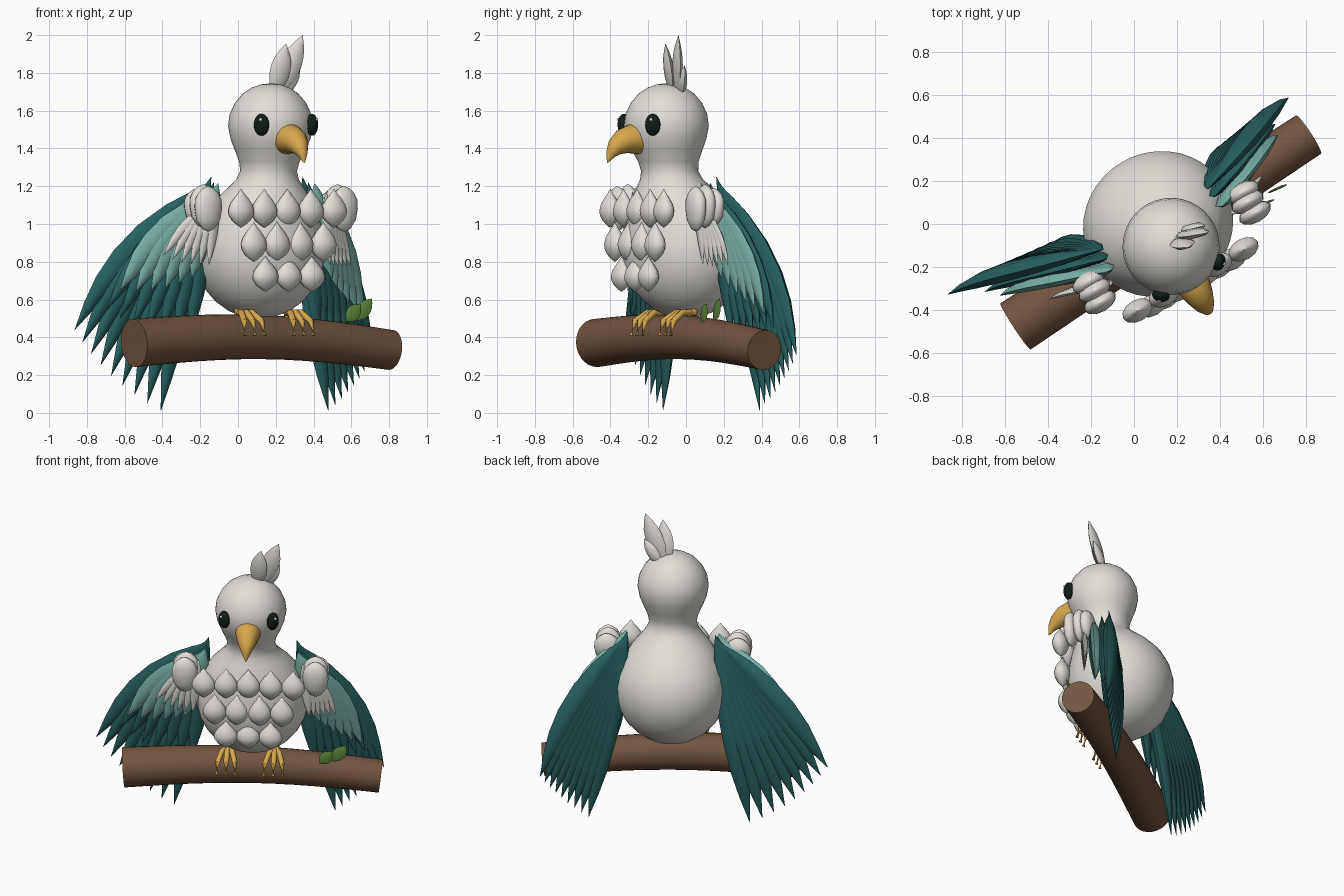
import bpy, bmesh, math
from mathutils import Vector, Matrix

if "Cube" in bpy.data.objects:
    bpy.data.objects.remove(bpy.data.objects["Cube"])

V = Vector
# The bird faces 30 degrees off the front; all bird parts are built in its own frame
BIRD = Matrix.Translation((0.112, 0, 0)) @ Matrix.Rotation(math.radians(30), 4, 'Z')
WORLD = Matrix.Identity(4)


def material(name, rgb):
    m = bpy.data.materials.new(name)
    m.diffuse_color = (*rgb, 1)
    m.use_nodes = True
    m.node_tree.nodes["Principled BSDF"].inputs["Base Color"].default_value = m.diffuse_color
    return m


WHITE = material("plumage white", (0.76, 0.735, 0.685))
DARK = material("dark teal", (0.02, 0.122, 0.117))
LIGHT = material("light teal", (0.19, 0.44, 0.385))
YELLOW = material("beak yellow", (0.68, 0.39, 0.075))
BROWN = material("bark brown", (0.17, 0.09, 0.052))
GREEN = material("leaf green", (0.12, 0.26, 0.045))
BLACK = material("eye black", (0.006, 0.013, 0.009))
GLINT = material("eye glint", (0.85, 0.87, 0.85))


def finish(bm, name, mat, matrix=BIRD, angle=50):
    bmesh.ops.recalc_face_normals(bm, faces=bm.faces)
    bm.transform(matrix)
    me = bpy.data.meshes.new(name)
    bm.to_mesh(me)
    bm.free()
    me.materials.append(mat)
    me.polygons.foreach_set("use_smooth", [True] * len(me.polygons))
    me.set_sharp_from_angle(angle=math.radians(angle))
    ob = bpy.data.objects.new(name, me)
    bpy.context.collection.objects.link(ob)
    return ob


def loft(bm, stations, segs):
    """Skin elliptical rings given as (centre, u axis, v axis)."""
    rings = []
    for c, u, v in stations:
        rings.append([bm.verts.new(c + u * math.cos(k * math.tau / segs) + v * math.sin(k * math.tau / segs))
                      for k in range(segs)])
    for a, b in zip(rings, rings[1:]):
        for k in range(segs):
            j = (k + 1) % segs
            bm.faces.new((a[k], a[j], b[j], b[k]))
    bm.faces.new(rings[0])
    bm.faces.new(rings[-1])


def tube(bm, points, radii, segs=8):
    pts = [V(p) for p in points]
    st = []
    for i, p in enumerate(pts):
        d = (pts[min(i + 1, len(pts) - 1)] - pts[max(i - 1, 0)]).normalized()
        side = d.cross(V((0, 0, 1)) if abs(d.z) < 0.95 else V((0, 1, 0))).normalized()
        st.append((p, side * radii[i], side.cross(d) * radii[i]))
    loft(bm, st, segs)


BLADE = [(0, .02), (.08, .36), (.2, .74), (.38, 1), (.56, 1), (.72, .82), (.86, .47), (1, .01)]


def feather(bm, root, tip, width, thick, normal=V((0, 1, 0)), bow=V((0, 0, 0)), swing=1):
    """Pointed blade with a ridge; depth swings out early, bow bends it sideways."""
    root, tip = V(root), V(tip)
    side = (tip - root).cross(normal).normalized()
    nrm = side.cross(tip - root).normalized()
    st = []
    for t, w in BLADE:
        c = root.lerp(tip, t) + bow * math.sin(math.pi * t)
        c += normal * (tip - root).dot(normal) * (math.sin(t * math.pi / 2) - t) * swing
        st.append((c, side * width * w, nrm * thick * w))
    loft(bm, st, 6)


def scale_drop(bm, c, hw, hd, hh, profile, segs=12):
    loft(bm, [(V(c) + V((0, 0, z * hh)), V((hw * r, 0, 0)), V((0, hd * r, 0)))
              for z, r in profile], segs)


# Body, neck and head in one skin: height, y offset, half width, half depth
BODY = [(.50, 0, .02, .02), (.512, 0, .09, .085), (.54, 0, .165, .155), (.59, 0, .235, .22),
        (.66, 0, .295, .28), (.74, 0, .335, .315), (.82, 0, .353, .333), (.90, 0, .353, .333),
        (.98, -.005, .335, .318), (1.06, -.02, .302, .29), (1.13, -.045, .256, .25),
        (1.19, -.07, .203, .203), (1.235, -.088, .166, .168), (1.28, -.1, .15, .152),
        (1.33, -.108, .16, .16), (1.39, -.116, .187, .187), (1.45, -.12, .212, .212),
        (1.52, -.12, .225, .225), (1.58, -.12, .217, .217), (1.64, -.12, .19, .19),
        (1.69, -.12, .148, .148), (1.722, -.12, .1, .1), (1.738, -.12, .055, .055), (1.744, -.12, .01, .01)]
bm = bmesh.new()
loft(bm, [(V((0, y, z)), V((a, 0, 0)), V((0, b, 0))) for z, y, a, b in BODY], 40)
finish(bm, "body_and_head", WHITE)

# Hooked beak
bm = bmesh.new()
tube(bm, [(0, -.26, 1.45), (0, -.33, 1.451), (0, -.385, 1.437), (0, -.43, 1.407), (0, -.46, 1.37), (0, -.48, 1.325)],
     [.083, .079, .067, .049, .027, .003], 16)
finish(bm, "beak", YELLOW)

# Eyes with a small glint
for s, side in ((-1, "left"), (1, "right")):
    out = Matrix.Translation((s * .154, -.292, 1.525)) @ Matrix.Rotation(s * math.radians(41), 4, 'Z')
    bm = bmesh.new()
    bmesh.ops.create_uvsphere(bm, u_segments=20, v_segments=12, radius=1,
                              matrix=out @ Matrix.Diagonal((.041, .032, .058, 1)))
    finish(bm, side + "_eye", BLACK)
    bm = bmesh.new()
    bmesh.ops.create_uvsphere(bm, u_segments=8, v_segments=6, radius=.009,
                              matrix=out @ Matrix.Translation((0, -.026, .027)))
    finish(bm, side + "_eye_glint", GLINT)

# Crest feathers on top of the head
bm = bmesh.new()
for root, tip, w in (((.055, -.09, 1.67), (.18, -.15, 2.0), .06), ((.035, -.105, 1.68), (.069, -.165, 1.955), .055),
                     ((.075, -.08, 1.67), (.185, -.115, 1.84), .04)):
    feather(bm, root, tip, w, .024, V((.25, .97, 0)), V((0, 0, 0)), 0)
finish(bm, "crest", WHITE)

# Breast scales in three rows on one upright plane
DROP = [(-1, .03), (-.88, .3), (-.65, .7), (-.35, .96), (-.1, 1), (.2, .87), (.5, .58), (.75, .27), (1, .02)]
bm = bmesh.new()
for count, z, y, hh in ((5, 1.083, -.30, .102), (4, .905, -.312, .105), (3, .735, -.312, .093)):
    for i in range(count):
        scale_drop(bm, ((i - (count - 1) / 2) * .142, y, z), .076, .05, hh, DROP)
finish(bm, "breast_scales", WHITE, angle=70)

OVAL = [(-1, .05), (-.88, .45), (-.5, .86), (0, 1), (.4, .97), (.7, .74), (.9, .4), (1, .05)]


def lerp(a, b, f):
    return a + (b - a) * f


def fan(name, mat, s, root, count, angles, lengths, depths, width, thick, bow):
    """Row of feathers spreading from a shoulder, s being the side sign."""
    bm = bmesh.new()
    for i in range(count):
        f = i / (count - 1)
        a, length = math.radians(lerp(*angles, f)), lerp(*lengths, f)
        r = V((s * (root[0] + .03 * f), root[1] + .012 * (f - .5), root[2] - .05 * f))
        tip = V((s * (root[0] + math.sin(a) * length), lerp(*depths, f), root[2] - math.cos(a) * length))
        feather(bm, r, tip, width, thick, bow=V((s * math.cos(a), 0, math.sin(a))) * bow * f)
    finish(bm, name, mat)


# Wings: long flight feathers, two covert rows, white coverts and shoulder tufts
for s, side, spread, reach in ((-1, "left", 42, .76), (1, "right", 29.5, .8)):
    fan(side + "_flight_feathers", DARK, s, (.28, .03, 1.25), 9, (10.6, spread), (1.26, 1.09),
        (.155, .205), .072, .042, .055)
    fan(side + "_long_coverts", DARK, s, (.29, -.015, 1.22), 7, (7, spread * .95), (.84, .88),
        (.05, .13), .06, .034, .04)
    fan(side + "_short_coverts", LIGHT, s, (.295, -.07, 1.215), 6, (15, spread), (.52, reach),
        (-.03, .08), .07, .034, .035)
    fan(side + "_white_coverts", WHITE, s, (.33, -.13, 1.17), 6, (6, spread - 2), (.39, .44),
        (-.11, -.05), .032, .016, .01)
    # Shoulder tufts stacked from front to back
    bm = bmesh.new()
    for x, y, z, hh in ((.415, -.18, 1.08, .12), (.41, -.12, 1.095, .115), (.415, -.07, 1.09, .10)):
        scale_drop(bm, (s * x, y, z), .082, .045, hh, OVAL)
    finish(bm, side + "_shoulder_tufts", WHITE, angle=70)

    # Foot with three front toes and a short leg
    bm = bmesh.new()
    x = s * .15
    for dx in (-.055, 0, .055):
        tube(bm, [(x, -.05, .53), (x + dx * .6, -.13, .53), (x + dx, -.195, .485), (x + dx * 1.1, -.215, .41)],
             [.019, .018, .017, .01])
    tube(bm, [(x, -.02, .6), (x, -.05, .52)], [.027, .024])
    finish(bm, side + "_foot", YELLOW)

# Gently arched branch
bm = bmesh.new()
n = 12
pts, radii = [], []
for i in range(n + 1):
    t = i / n
    pts.append((lerp(-.55, .81, t), lerp(-.475, .415, t), lerp(.37, .333, t) + .05 * math.sin(math.pi * t)))
    radii.append(lerp(.128, .106, t))
tube(bm, pts, radii, 28)
finish(bm, "branch", BROWN, WORLD)

# Two small leaves on the branch
bm = bmesh.new()
for base, tip in (((.575, .08, .485), (.65, .11, .575)), ((.625, .145, .49), (.71, .18, .605))):
    feather(bm, base, tip, .04, .006, V((-.35, .93, .1)).normalized())
finish(bm, "leaves", GREEN, WORLD)
